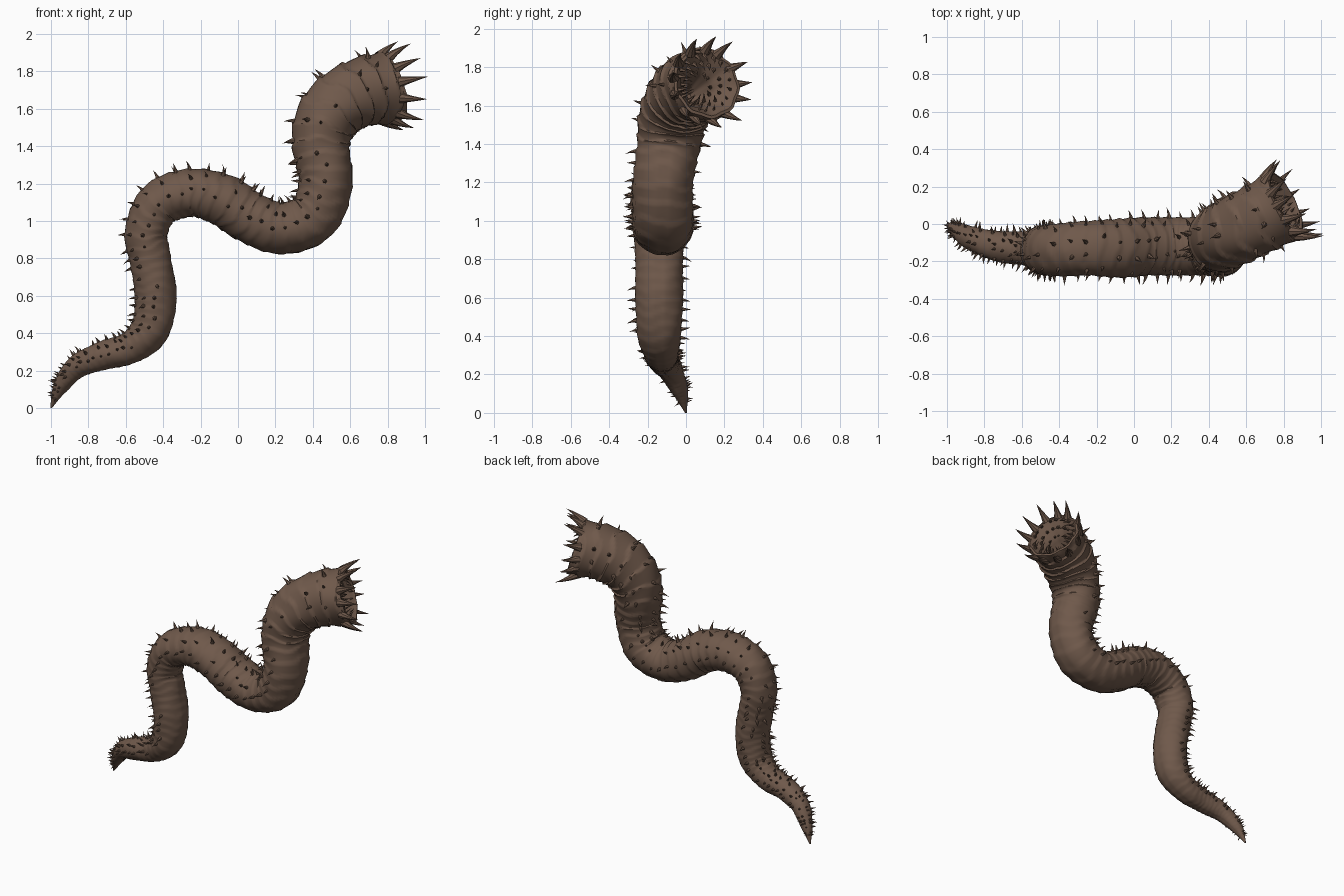
import bpy, bmesh, math, random
from mathutils import Vector

random.seed(7)
if "Cube" in bpy.data.objects:
    bpy.data.objects.remove(bpy.data.objects["Cube"])

# One earthy hide colour
hide = bpy.data.materials.new("earthy_brown_hide")
hide.use_nodes = True
colour = (0.16, 0.1, 0.07, 1)
hide.diffuse_color = colour
hide.node_tree.nodes["Principled BSDF"].inputs["Base Color"].default_value = colour

AROUND = 40
STEPS = 16

# Body path from tail to mouth: x, y, z, radius
path = [Vector(p) for p in (
    (-1, 0, 0, .004), (-.95, -.03, .11, .04), (-.86, -.08, .22, .062),
    (-.72, -.12, .28, .077), (-.58, -.13, .32, .086), (-.47, -.14, .42, .105),
    (-.44, -.14, .6, .112), (-.47, -.14, .8, .112), (-.49, -.14, .94, .115),
    (-.42, -.14, 1.09, .123), (-.25, -.13, 1.15, .13), (-.08, -.13, 1.11, .138),
    (.06, -.12, 1.02, .14), (.23, -.12, .96, .138), (.4, -.12, 1.02, .143),
    (.47, -.12, 1.2, .143), (.445, -.09, 1.4, .155), (.47, -.07, 1.53, .167),
    (.55, -.03, 1.63, .178), (.67, .03, 1.69, .186), (.8, .1, 1.71, .19))]


def spline(points, steps):
    """Smooth curve through the points."""
    ends = [2 * points[0] - points[1]] + points + [2 * points[-1] - points[-2]]
    out = []
    for a, b, c, d in zip(ends, ends[1:], ends[2:], ends[3:]):
        for k in range(steps):
            t = k / steps
            out.append(b + (c - a) * t / 2 + (2 * a - 5 * b + 4 * c - d) * t * t / 2
                       + (3 * b - a - 3 * c + d) * t ** 3 / 2)
    return out + [points[-1]]


def make_frames():
    """Centre, forward, back and side directions, radius and fold count."""
    samples = spline(path, STEPS)
    last = len(samples) - 1
    frames, fold = [], 0
    for i, p in enumerate(samples):
        ahead, behind = samples[min(i + 1, last)], samples[max(i - 1, 0)]
        forward = (ahead - behind).xyz.normalized()
        if i == last:
            forward = Vector((.85, .4, .28)).normalized()
        back = forward.cross(Vector((0, 1, 0))).normalized()
        side = back.cross(forward)
        if i:
            fold += (p - samples[i - 1]).xyz.length / (.5 * max(p.w, .05))
        widen = 1 + .13 * math.sin(math.pi * i / last)
        frames.append((p.xyz, forward, back, side, max(p.w, .003), widen, fold))
    return frames


def finish(bm, name, angle=40):
    bmesh.ops.recalc_face_normals(bm, faces=bm.faces)
    mesh = bpy.data.meshes.new(name)
    bm.to_mesh(mesh)
    bm.free()
    obj = bpy.data.objects.new(name, mesh)
    bpy.context.collection.objects.link(obj)
    mesh.materials.append(hide)
    bpy.ops.object.select_all(action="DESELECT")
    obj.select_set(True)
    bpy.context.view_layer.objects.active = obj
    bpy.ops.object.shade_smooth_by_angle(angle=math.radians(angle))
    return obj


def ring(bm, centre, u, v, radius_at):
    verts = []
    for k in range(AROUND):
        a = math.tau * k / AROUND
        ru, rv = radius_at(a)
        verts.append(bm.verts.new(centre + u * math.cos(a) * ru + v * math.sin(a) * rv))
    return verts


def bridge(bm, rings):
    for one, two in zip(rings, rings[1:]):
        for k in range(len(one)):
            j = (k + 1) % len(one)
            bm.faces.new((one[k], one[j], two[j], two[k]))


def spike(bm, base, out, bend, length, width, sides=6):
    """Curved thorn whose tip swings towards bend."""
    u = out.orthogonal().normalized()
    v = out.cross(u).normalized()
    rings = []
    for t, w in ((0, 1), (.35, .62), (.7, .3), (1, .02)):
        centre = base + out * length * t + bend * length * t * t
        rings.append([bm.verts.new(centre + (u * math.cos(math.tau * k / sides)
                      + v * math.sin(math.tau * k / sides)) * width * w)
                      for k in range(sides)])
    bridge(bm, rings)
    bm.faces.new(rings[0])
    bm.faces.new(rings[-1])


frames = make_frames()

# Folded body skin, with a groove along the belly
bm = bmesh.new()
rings = []
for centre, forward, back, side, r, widen, fold in frames:
    depth = .035 + .045 * max(0, min(1, centre.z - .8))

    def skin(a):
        phase = (fold + .18 * math.sin(3 * a + fold * .4)
                 + .1 * math.sin(5 * a - fold * .7)) % 1
        lump = depth * (phase ** 2 - .35) + .012 * math.sin(4 * a + fold * 1.3)
        groove = .04 * math.exp(-((a - math.pi) / .1) ** 2)
        s = r * (1 + lump - groove)
        return s, s * widen
    rings.append(ring(bm, centre, back, side, skin))

# Mouth lip and throat continue the same skin inwards
mouth, forward, back, side, rim = frames[-1][:5]
throat = ((.98, .015), (.9, .018), (.82, -.005), (.7, -.02), (.62, -.05),
          (.5, -.065), (.42, -.11), (.3, -.17), (.12, -.23))
for scale, depth in throat:
    rings.append(ring(bm, mouth + forward * depth, back, side,
                      lambda a: (rim * scale * (1 + .03 * math.sin(9 * a)),) * 2))
bridge(bm, rings)
bm.faces.new(rings[0])
bm.faces.new(rings[-1])
finish(bm, "worm_body", 50)

# Rows of thorns over the back and flanks, one set for each fold
bm = bmesh.new()
previous = 0
for centre, forward, back, side, r, widen, fold in frames[STEPS // 2:-STEPS // 2]:
    if int(fold) == previous:
        continue
    previous = int(fold)
    for row in (-88, -52, -17, 17, 52, 88):
        if random.random() < .2:
            continue
        a = math.radians(row + random.uniform(-9, 9))
        out = back * math.cos(a) + side * math.sin(a) * widen
        size = random.uniform(.75, 1.25) * (.022 + .2 * r)
        spike(bm, centre + out * r * .95, out.normalized(),
              forward * random.uniform(-.45, .1), size, size * .24)
finish(bm, "back_thorns")

# Crown of large fangs flaring from the mouth rim
bm = bmesh.new()
count = 13
for k in range(count):
    a = math.tau * (k + random.uniform(-.15, .15)) / count
    radial = back * math.cos(a) + side * math.sin(a)
    out = (forward * .75 + radial * .6).normalized()
    spike(bm, mouth + radial * rim * .93 - forward * .02, out, forward * .15 - radial * .12,
          random.uniform(.11, .145), .03, 8)
finish(bm, "rim_fangs")

# Rings of smaller teeth pointing into the throat
bm = bmesh.new()
for scale, depth, count, length in ((.82, -.01, 18, .055), (.62, -.05, 16, .05),
                                    (.45, -.1, 12, .045)):
    for k in range(count):
        a = math.tau * (k + random.uniform(-.2, .2)) / count
        radial = back * math.cos(a) + side * math.sin(a)
        spike(bm, mouth + radial * rim * scale + forward * depth,
              (forward * .8 - radial * .5).normalized(), radial * -.3,
              length * random.uniform(.8, 1.2), .012, 5)
finish(bm, "throat_teeth")
